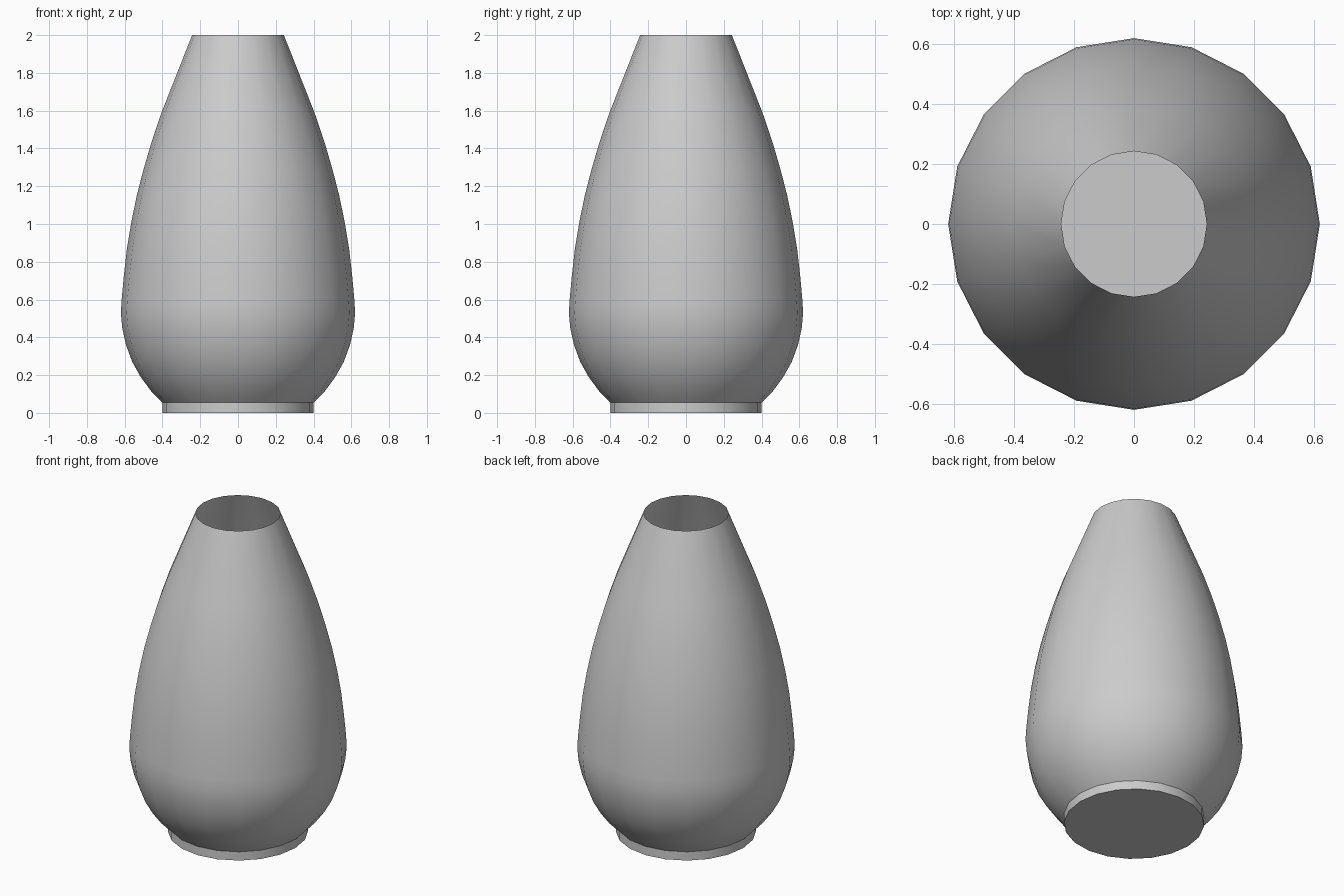
import bpy
import bmesh
import math

cube = bpy.data.objects.get("Cube")
if cube:
    bpy.data.objects.remove(cube, do_unlink=True)

SIDES = 20

# Grey ceramic
grey = bpy.data.materials.new("grey ceramic")
colour = (0.6, 0.6, 0.6, 1.0)
grey.diffuse_color = colour
grey.use_nodes = True
for node in grey.node_tree.nodes:
    if node.type == 'BSDF_PRINCIPLED':
        node.inputs["Base Color"].default_value = colour

# Radius and height, from the foot up to the open, thin-walled mouth
profile = [
    (0.40, 0.0), (0.40, 0.055), (0.46, 0.115), (0.515, 0.19), (0.56, 0.27),
    (0.593, 0.36), (0.613, 0.45), (0.62, 0.53), (0.616, 0.60), (0.604, 0.73),
    (0.588, 0.87), (0.565, 1.01), (0.536, 1.15), (0.50, 1.29),
    (0.456, 1.44), (0.405, 1.59), (0.243, 2.0),
]

bm = bmesh.new()
rings = []
for radius, height in profile:
    rings.append([
        bm.verts.new((radius * math.cos(2 * math.pi * i / SIDES),
                      radius * math.sin(2 * math.pi * i / SIDES), height))
        for i in range(SIDES)])

# Side wall
for low, high in zip(rings, rings[1:]):
    for i in range(SIDES):
        j = (i + 1) % SIDES
        bm.faces.new((low[i], low[j], high[j], high[i]))

# Closed base
bm.faces.new(list(reversed(rings[0])))

mesh = bpy.data.meshes.new("vase_body")
bm.to_mesh(mesh)
bm.free()
mesh.materials.append(grey)
vase = bpy.data.objects.new("vase_body", mesh)
bpy.context.collection.objects.link(vase)

# Smooth body with crisp foot edges
bpy.ops.object.select_all(action='DESELECT')
vase.select_set(True)
bpy.context.view_layer.objects.active = vase
bpy.ops.object.shade_smooth_by_angle(angle=math.radians(30))
